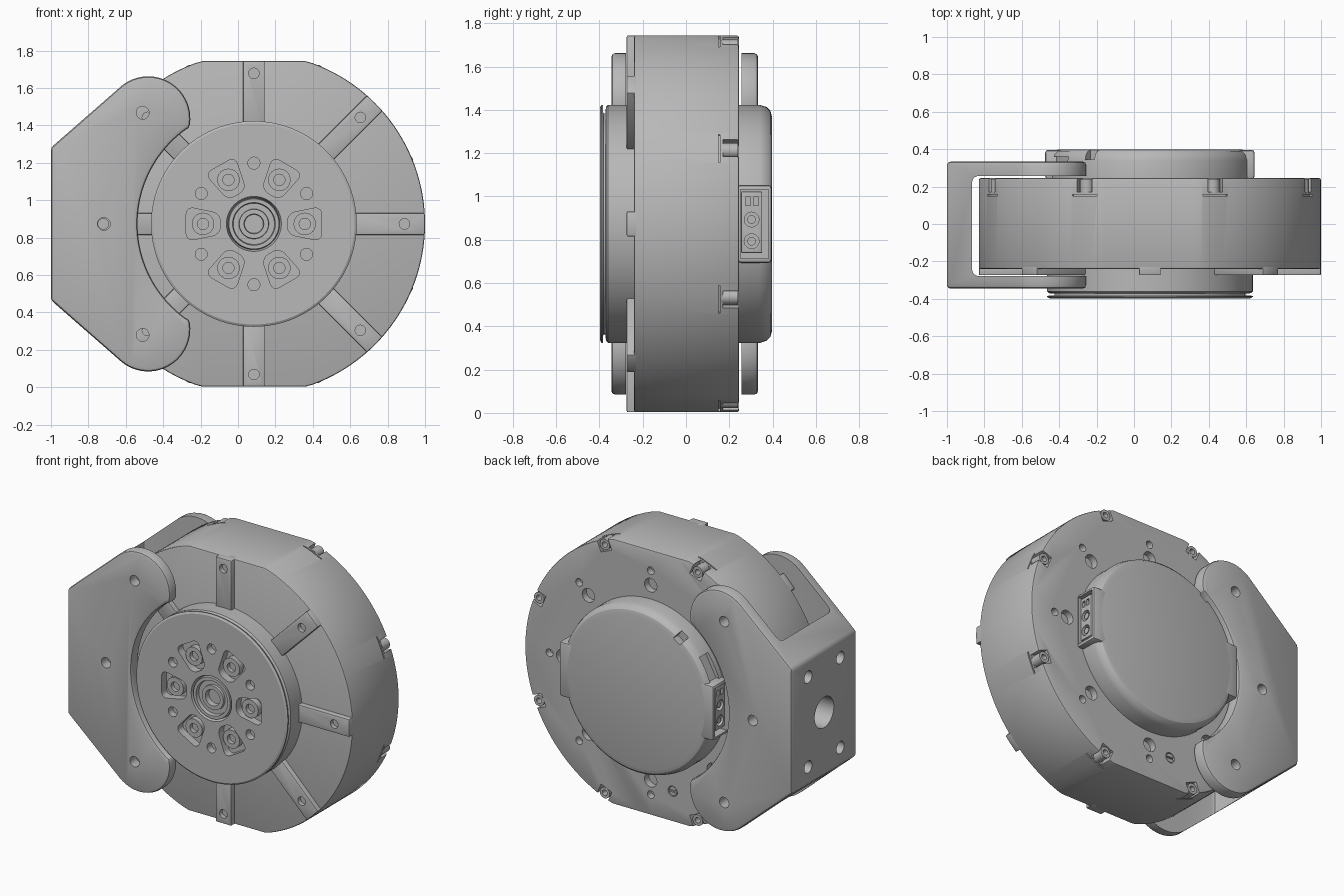
import bpy, bmesh
from math import sin, cos, pi, radians
from mathutils import Matrix

if "Cube" in bpy.data.objects:
    bpy.data.objects.remove(bpy.data.objects["Cube"])

grey = bpy.data.materials.new("machined grey")
grey.use_nodes = True
grey.diffuse_color = (0.48, 0.48, 0.48, 1)
grey.node_tree.nodes["Principled BSDF"].inputs["Base Color"].default_value = (0.48, 0.48, 0.48, 1)

CX, CZ = 0.085, 0.873          # motor axis, running along y
R = 0.915                      # housing radius
FLAT = 0.87                    # half height between the flats
parts = []


def finish(name, bm):
    bmesh.ops.recalc_face_normals(bm, faces=bm.faces)
    me = bpy.data.meshes.new(name)
    bm.to_mesh(me)
    bm.free()
    me.materials.append(grey)
    ob = bpy.data.objects.new(name, me)
    bpy.context.collection.objects.link(ob)
    parts.append(ob)
    return ob


def prism(name, pts, y0, y1, bevel=0, corner=0):
    """Outline in x, z extruded along y; optional rounded corners and edges."""
    bm = bmesh.new()
    face = bm.faces.new([bm.verts.new((x, y0, z)) for x, z in pts])
    if corner:
        bmesh.ops.bevel(bm, geom=bm.verts[:], offset=corner, segments=5,
                        profile=0.5, affect='VERTICES')
        face = bm.faces[:][0]
    new = bmesh.ops.extrude_face_region(bm, geom=[face], use_keep_orig=True)["geom"]
    for v in new:
        if isinstance(v, bmesh.types.BMVert):
            v.co.y = y1
    ob = finish(name, bm)
    if bevel:
        m = ob.modifiers.new("edge", 'BEVEL')
        m.width, m.segments = bevel, 2
        m.limit_method, m.angle_limit = 'ANGLE', 0.6
    return ob


def lathe(name, profile, x=CX, z=CZ, n=96):
    """Profile of (radius, y) turned around an axis parallel to y."""
    bm = bmesh.new()
    vs = [bm.verts.new((x + r, y, z)) for r, y in profile]
    es = [bm.edges.new(p) for p in zip(vs, vs[1:])]
    bmesh.ops.spin(bm, geom=vs + es, cent=(x, 0, z), axis=(0, 1, 0),
                   angle=2 * pi, steps=n)
    bmesh.ops.remove_doubles(bm, verts=bm.verts, dist=0.0002)
    return finish(name, bm)


def polar(r, deg, x=CX, z=CZ):
    return x + r * cos(radians(deg)), z + r * sin(radians(deg))


def arc(r, a, b, n, x=CX, z=CZ):
    return [polar(r, a + (b - a) * i / n, x, z) for i in range(n + 1)]


def rod(x, z, r, y0, y1, name="cutter", n=32):
    return prism(name, arc(r, 0, 360, n, x, z)[:-1], y0, y1)


def radial(pts, deg):
    """Turn (along radius, across) points to an angle around the motor axis."""
    m = Matrix.Rotation(radians(deg), 2)
    return [(CX + p[0], CZ + p[1]) for p in (m @ Matrix.Identity(2) @ v for v in map(to_vec, pts))]


def to_vec(p):
    from mathutils import Vector
    return Vector(p)


def block(r0, r1, w, deg):
    return radial([(r0, -w / 2), (r1, -w / 2), (r1, w / 2), (r0, w / 2)], deg)


def rect(x0, x1, z0, z1):
    return [(x0, z0), (x1, z0), (x1, z1), (x0, z1)]


def cut(ob, cutters):
    for c in cutters:
        c.hide_render = True
        m = ob.modifiers.new("cut", 'BOOLEAN')
        m.operation, m.object, m.solver = 'DIFFERENCE', c, 'EXACT'
    dg = bpy.context.evaluated_depsgraph_get()
    me = bpy.data.meshes.new_from_object(ob.evaluated_get(dg))
    ob.modifiers.clear()
    ob.data = me
    for c in cutters:
        parts.remove(c)
        bpy.data.objects.remove(c)


def socket_screw(name, x, z, r, y0, y1):
    """Cap screw whose head runs from y0 to its open face y1."""
    d = 0.6 * (y0 - y1)
    lathe(name, [(0, y0), (r, y0), (r, y1), (r * .5, y1), (r * .5, y1 + d), (0, y1 + d)], x, z, 24)


# Housing: round with top and bottom flats
outline = [(x, max(CZ - FLAT, min(CZ + FLAT, z))) for x, z in arc(R, 0, 360, 144)[:-1]]
housing = prism("housing", outline, -0.24, 0.245, bevel=0.01)
holes = []
for k in range(8):
    a = 45 * k
    holes.append(rod(*polar(0.735, a), 0.025, 0.2, 0.3, n=20))
    holes.append(rod(*polar(0.64, a), 0.045, 0.2, 0.3, n=24))
    holes.append(prism("cutter", block(0.842, 1.0, 0.085, a + 22.5), 0.17, 0.3))
    holes.append(prism("cutter", block(0.895, 1.0, 0.14, a + 22.5), 0.15, 0.158))
holes.append(rod(CX - 0.16, CZ - 0.67, 0.034, 0.225, 0.3))
cut(housing, holes)
for k in range(8):
    socket_screw("rim_screw", *polar(0.882, 45 * k + 22.5), 0.036, 0.165, 0.24)

# Slotted plug in the rear face
plug = rod(CX - 0.16, CZ - 0.67, 0.029, 0.22, 0.243, "slotted_plug")
cut(plug, [prism("cutter", rect(CX - .2, CX - .12, CZ - .676, CZ - .664), 0.232, 0.3)])

# Raised radial ribs on the front, each with a hole near the rim
for k in range(8):
    end = FLAT if k in (2, 6) else R
    tip = end if k in (2, 6) else end - 0.002
    rib = prism("front_rib", radial([(0.5, -.058), (tip, -.058), (end, 0), (tip, .058), (0.5, .058)], 45 * k),
                -0.274, -0.2, bevel=0.007)
    cut(rib, [rod(*polar(0.805, 45 * k), 0.028, -0.3, -0.245, n=24)])

# Output hub with grooved rim and stepped centre
hub = lathe("output_hub", [
    (0, -.35), (.05, -.35), (.053, -.385), (.078, -.385), (.08, -.37), (.11, -.37),
    (.114, -.393), (.134, -.393), (.138, -.37), (.147, -.397), (.538, -.397), (.55, -.39),
    (.55, -.384), (.51, -.382), (.51, -.372), (.54, -.37), (.55, -.36), (.55, -.23), (0, -.23)])
pockets = []
for k in range(6):
    shape = radial([(.18, -.055), (.362, -.092), (.362, .092), (.18, .055)], 60 * k)
    pockets.append(prism("cutter", shape, -0.45, -0.345, corner=0.04))
    pockets.append(rod(*polar(0.325, 60 * k + 30), 0.032, -0.45, -0.35, n=24))
cut(hub, pockets)
for k in range(6):
    socket_screw("hub_screw", *polar(0.272, 60 * k), 0.06, -0.34, -0.385)

# U bracket: rounded side profile hollowed between its two cheeks
lobe = arc(0.225, 128.7, -14, 24, -0.48, 1.437)
profile = [(-1, 0.465), (-1, 2 * CZ - 0.465)] + lobe + arc(0.622, 126, 234, 40)
profile += [(x, 2 * CZ - z) for x, z in reversed(lobe)]
bracket = prism("bracket", profile, -0.345, 0.333, bevel=0.018)
inside = prism("cutter", rect(-0.865, 0.6, -0.5, 2.3), -0.278, 0.257, bevel=0.03)
cuts = [inside]
for x, z in ((-.51, 1.467), (-.717, CZ), (-.51, 2 * CZ - 1.467)):
    cuts.append(rod(x, z, 0.034, -0.6, 0.6))


def web_hole(y, z, r):
    ob = rod(0, 0, r, -0.1, 0.1)
    ob.data.transform(Matrix.Translation((-0.93, y, z)) @ Matrix.Rotation(pi / 2, 4, 'Z'))
    return ob


cuts.append(web_hole(-0.006, CZ, 0.1))
cuts += [web_hole(-0.006 + sy * 0.167, CZ + sz * 0.295, 0.04) for sy in (-1, 1) for sz in (-1, 1)]
cut(bracket, cuts)

# Rear cover with a connector bay on each side
cover = lathe("rear_cover", [(0, .397), (.495, .397), (.522, .39), (.54, .372),
                             (.55, .34), (.55, .235), (0, .235)])
bays = []
for side in (1, -1):
    z0, z1 = CZ - 0.16, CZ + 0.16
    xs = sorted((CX + side * 0.45, CX + side * 0.7))
    bays.append((side, xs, z0, z1))
cover_cuts = [prism("cutter", rect(*xs, z0, z1), 0.25, 0.38) for s, xs, z0, z1 in bays]
cover_cuts.append(prism("cutter", block(0.5, 0.62, 0.06, 126), 0.345, 0.45))
cover_cuts.append(prism("cutter", block(0.525, 0.62, 0.17, 152), 0.28, 0.36))
cut(cover, cover_cuts)

for side, xs, z0, z1 in bays:
    # Frame around the bay
    fx = sorted((CX + side * 0.4, CX + side * 0.56))
    frame = prism("connector_frame", rect(*fx, z0 - 0.02, z1 + 0.02), 0.24, 0.396, bevel=0.015)
    cut(frame, [prism("cutter", rect(*xs, z0, z1), 0.252, 0.38)])
    # Connector body with two round sockets and a pair of signal pins
    px = sorted((CX + side * 0.44, CX + side * 0.545))
    body = prism("connector", rect(*px, z0 + .025, z1 - .01), 0.255, 0.352, bevel=0.006)
    sockets = []
    for dz, r in ((-.08, .034), (.02, .034)):
        c = rod(0, 0, r, -0.03, 0.03, n=24)
        c.data.transform(Matrix.Translation((CX + side * .545, .303, CZ + dz)) @ Matrix.Rotation(pi / 2, 4, 'Z'))
        sockets.append(c)
        pin = rod(0, 0, 0.02, -0.02, 0.02, "connector_pin", 16)
        pin.data.transform(Matrix.Translation((CX + side * .518, .303, CZ + dz)) @ Matrix.Rotation(pi / 2, 4, 'Z'))
    for y in (.275, .312):
        ox = sorted((CX + side * .52, CX + side * .6))
        sockets.append(prism("cutter", rect(*ox, CZ + .085, CZ + .125), y, y + .022))
    cut(body, sockets)

# Smooth shading with sharp edges kept
bpy.ops.object.select_all(action='DESELECT')
for ob in parts:
    ob.select_set(True)
bpy.context.view_layer.objects.active = parts[0]
bpy.ops.object.shade_smooth_by_angle(angle=radians(30))
